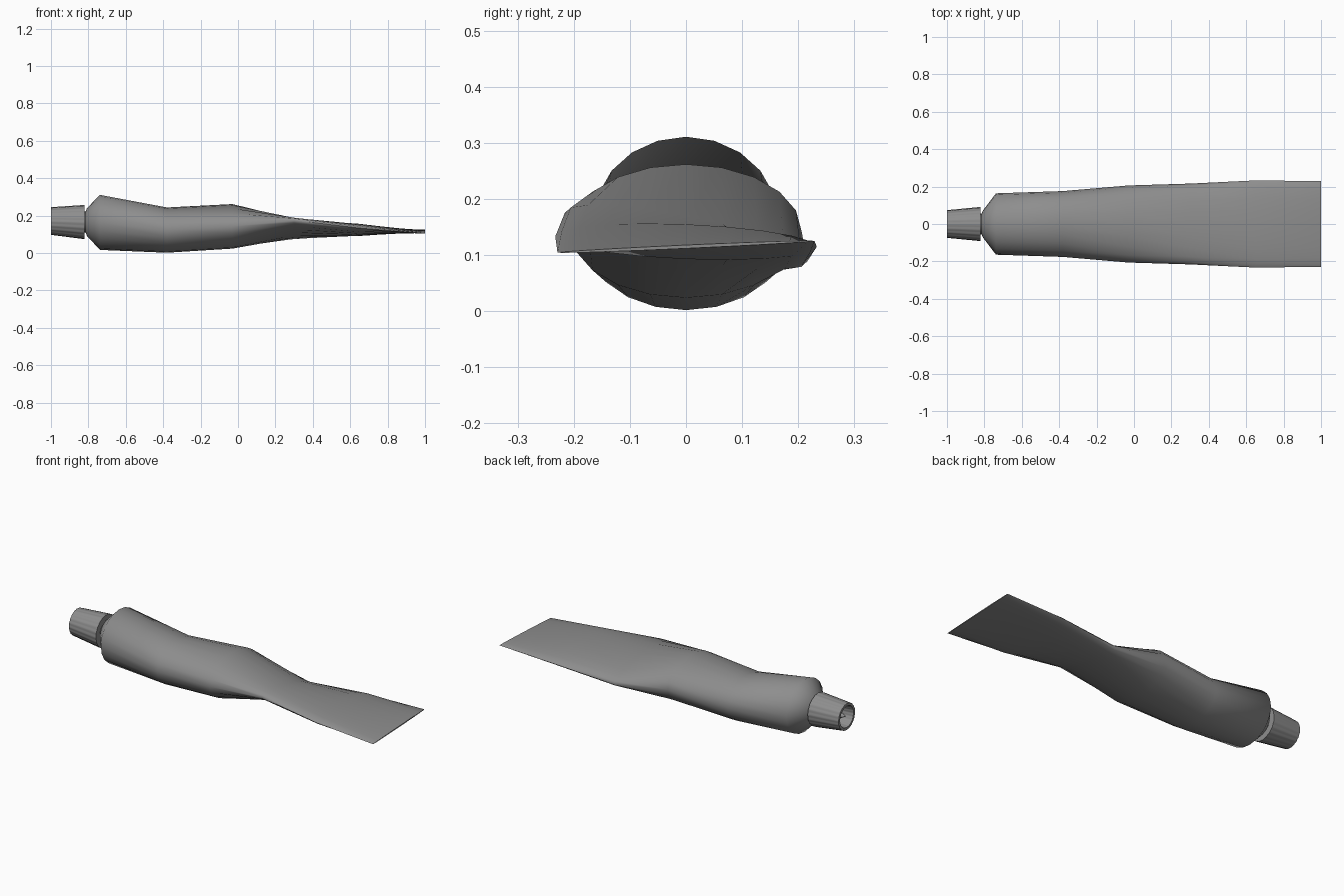
import bpy, bmesh
from math import sin, cos, pi, radians

if "Cube" in bpy.data.objects:
    bpy.data.objects.remove(bpy.data.objects["Cube"])

# Dark grey coat shared by all parts
grey = bpy.data.materials.new("dark_grey")
grey.diffuse_color = (0.27, 0.27, 0.27, 1)
grey.use_nodes = True
grey.node_tree.nodes["Principled BSDF"].inputs["Base Color"].default_value = grey.diffuse_color


def loft(name, rings, sides, rib=0.0, angle=35):
    """Rings along x: (x, centre z, half width, half height, shear of z along y)."""
    bm = bmesh.new()
    loops = []
    for x, cz, w, h, shear in rings:
        loop = []
        for i in range(sides):
            a = 2 * pi * i / sides
            k = 1 - rib * (i % 4 > 1)
            y = w * k * cos(a)
            loop.append(bm.verts.new((x, y, cz + h * k * sin(a) + shear * y)))
        loops.append(loop)
    for a, b in zip(loops, loops[1:]):
        for i in range(sides):
            j = (i + 1) % sides
            bm.faces.new((a[i], a[j], b[j], b[i]))
    bm.faces.new(loops[0])
    bm.faces.new(loops[-1])
    bmesh.ops.recalc_face_normals(bm, faces=bm.faces)
    mesh = bpy.data.meshes.new(name)
    bm.to_mesh(mesh)
    bm.free()
    mesh.materials.append(grey)
    ob = bpy.data.objects.new(name, mesh)
    bpy.context.collection.objects.link(ob)
    bpy.ops.object.select_all(action='DESELECT')
    ob.select_set(True)
    bpy.context.view_layer.objects.active = ob
    bpy.ops.object.shade_smooth_by_angle(angle=radians(angle))
    return ob


# Squeezed tube: neck, shoulder, soft body, twisted flat crimp
loft("tube_body", [
    (-0.88, 0.166, 0.055, 0.055, 0),
    (-0.815, 0.166, 0.055, 0.055, 0),
    (-0.808, 0.166, 0.072, 0.074, 0),
    (-0.738, 0.164, 0.164, 0.147, 0),
    (-0.38, 0.123, 0.176, 0.121, 0),
    (-0.03, 0.143, 0.206, 0.119, 0),
    (0.30, 0.132, 0.216, 0.038, -0.20),
    (0.65, 0.124, 0.233, 0.031, -0.04),
    (1.00, 0.115, 0.229, 0.003, 0.046),
], 20, angle=60)


def round_ring(x, r):
    return (x, 0.166 - 0.03 * (x + 0.82), r, r, 0)


# Tapered, finely ribbed screw cap with hollow end
loft("cap", [round_ring(x, r) for x, r in (
    (-0.82, 0.052), (-0.82, 0.091), (-0.835, 0.090), (-1.0, 0.074),
    (-1.0, 0.060), (-0.93, 0.054))], 80, rib=0.02, angle=40)

# Piercing spike inside the cap recess
loft("piercing_spike", [round_ring(-0.925, 0.034), round_ring(-0.992, 0.002)], 16)
